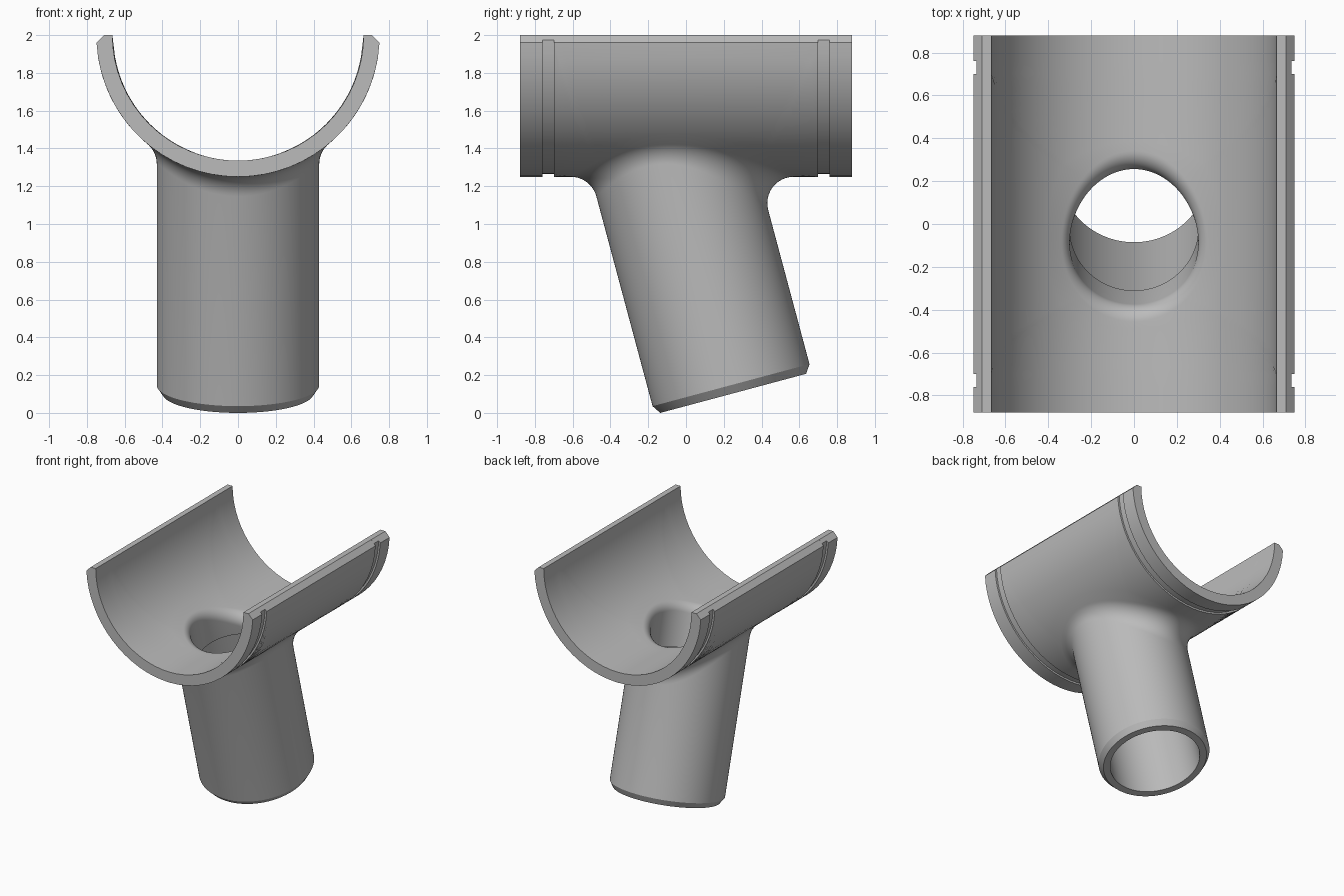
import bpy, bmesh
from math import sin, cos, acos, asin, pi, sqrt, radians
from mathutils import Vector

cube = bpy.data.objects.get("Cube")
if cube:
    bpy.data.objects.remove(cube)

# Main dimensions
SADDLE_Z, OUTER_R, INNER_R, RIM_X = 2.0, 0.75, 0.665, 0.71
HALF_LEN, GROOVE_IN, GROOVE_OUT, GROOVE_R = 0.88, 0.70, 0.76, 0.735
PIPE_R, SOCKET_R, BORE_R, STEP = 0.43, 0.347, 0.30, 1.045
N, FILLET_STEPS, SHEET_STEPS = 32, 12, 8
TILT = radians(15)
FOOT = Vector((0, 0.25, 0.1035))
AXIS = Vector((0, -sin(TILT), cos(TILT)))
ACROSS = Vector((0, cos(TILT), sin(TILT)))

bm = bmesh.new()


def loft(rows, closed=True):
    """Skin a list of point rows with quads."""
    grid = [[bm.verts.new(p) for p in row] for row in rows]
    count = len(rows[0])
    for a, b in zip(grid, grid[1:]):
        for i in range(count if closed else count - 1):
            j = (i + 1) % count
            bm.faces.new((a[i], a[j], b[j], b[i]))
    return grid


def radial(t):
    return Vector((cos(t), 0, 0)) + ACROSS * sin(t)


def on_saddle(r, theta, y):
    return Vector((r * sin(theta), y, SADDLE_Z - r * cos(theta)))


def rim_angle(r):
    """Angle at which a saddle arc meets the rim or its chamfer."""
    return pi / 2 if r == INNER_R else acos((r - RIM_X) / r)


# Ring stations: angle round the pipe paired with a point on a unit square
STATIONS = []
for k in range(4):
    for i in range(N):
        a, b = 1, -1 + 2 * i / N
        for turn in range(k):
            a, b = -b, a
        STATIONS.append((-pi / 4 + (k + i / N) * pi / 2, a, b))


def pipe_ring(r, s):
    return [FOOT + AXIS * s + radial(t) * r for t, a, b in STATIONS]


def junction(pipe_r, saddle_r, ball):
    """Rolling-ball fillet rings from the pipe, then rings out over the saddle."""
    columns = []
    for t, a, b in STATIONS:
        e = radial(t)
        x = (pipe_r + ball) * cos(t)
        z = SADDLE_Z - sqrt((saddle_r + ball) ** 2 - x * x)
        s = (z - FOOT.z - (pipe_r + ball) * e.z) / AXIS.z
        centre = FOOT + AXIS * s + e * (pipe_r + ball)
        to_saddle = Vector((-x, 0, SADDLE_Z - z)).normalized()
        column = [centre + ball * (-e).slerp(to_saddle, j / FILLET_STEPS)
                  for j in range(FILLET_STEPS + 1)]
        theta, y = asin(x / (saddle_r + ball)), centre.y
        for j in range(1, SHEET_STEPS + 1):
            f = j / SHEET_STEPS
            column.append(on_saddle(saddle_r,
                                    theta + (a * rim_angle(saddle_r) - theta) * f,
                                    y + (b * GROOVE_IN - y) * f))
        columns.append(column)
    return [list(row) for row in zip(*columns)]


# Pipe outside with chamfered foot, flared into the saddle outside
loft([pipe_ring(SOCKET_R, 0), pipe_ring(0.40, 0), pipe_ring(PIPE_R, 0.045)]
     + junction(PIPE_R, OUTER_R, 0.14))

# Socket, inner step and bore, rounded into the saddle inside
loft([pipe_ring(SOCKET_R, 0), pipe_ring(SOCKET_R, STEP), pipe_ring(BORE_R, STEP)]
     + junction(BORE_R, INNER_R, 0.085))

# Chamfered rims along the middle of the saddle
for side in (-1, 1):
    ys = [GROOVE_IN * (-1 + 2 * i / N) for i in range(N + 1)]
    loft([[on_saddle(OUTER_R, side * rim_angle(OUTER_R), y) for y in ys],
          [Vector((side * RIM_X, y, SADDLE_Z)) for y in ys],
          [on_saddle(INNER_R, side * pi / 2, y) for y in ys]], closed=False)


def section(r, y):
    """Closed half-ring cross-section of the saddle."""
    steps = [-1 + 2 * i / N for i in range(N + 1)]
    outer = [on_saddle(r, u * rim_angle(r), y) for u in steps]
    inner = [on_saddle(INNER_R, -u * pi / 2, y) for u in steps]
    return (outer + [Vector((RIM_X, y, SADDLE_Z))]
            + inner + [Vector((-RIM_X, y, SADDLE_Z))])


# Grooved ends of the saddle
for side in (-1, 1):
    rows = loft([section(r, side * y) for r, y in (
        (OUTER_R, GROOVE_IN), (GROOVE_R, GROOVE_IN), (GROOVE_R, GROOVE_OUT),
        (OUTER_R, GROOVE_OUT), (OUTER_R, HALF_LEN))])
    bm.faces.new(rows[-1])

bmesh.ops.remove_doubles(bm, verts=bm.verts, dist=0.0001)
bmesh.ops.recalc_face_normals(bm, faces=bm.faces)

mesh = bpy.data.meshes.new("saddle_branch_pipe")
bm.to_mesh(mesh)
bm.free()
fitting = bpy.data.objects.new("saddle_branch_pipe", mesh)
bpy.context.collection.objects.link(fitting)

# Plain grey plastic
grey = bpy.data.materials.new("plain_grey")
grey.use_nodes = True
colour = (0.5, 0.5, 0.5, 1)
grey.diffuse_color = colour
grey.node_tree.nodes["Principled BSDF"].inputs["Base Color"].default_value = colour
mesh.materials.append(grey)

bpy.ops.object.select_all(action='DESELECT')
fitting.select_set(True)
bpy.context.view_layer.objects.active = fitting
bpy.ops.object.shade_smooth_by_angle(angle=radians(30))
